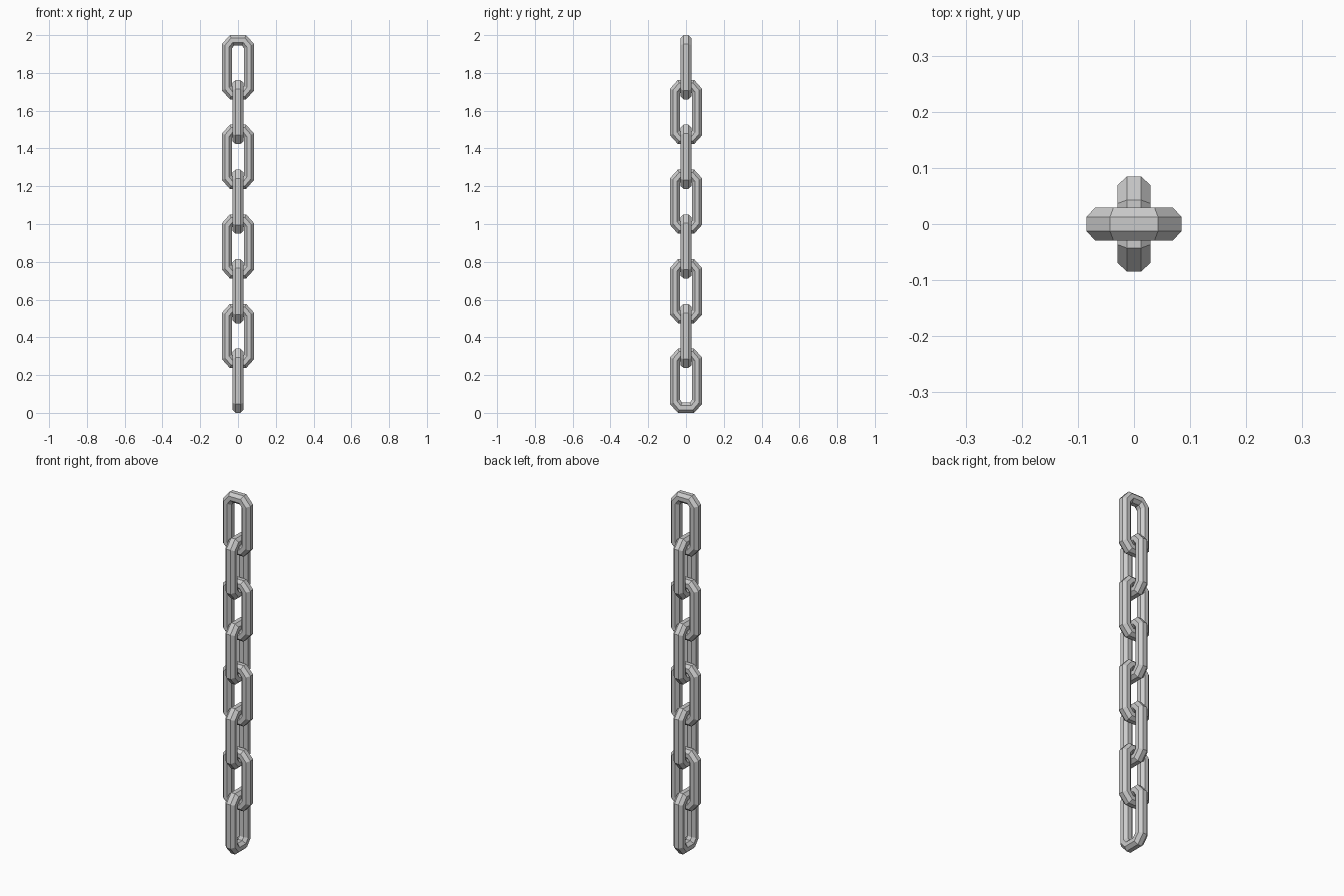
import bpy, bmesh, math

if "Cube" in bpy.data.objects:
    bpy.data.objects.remove(bpy.data.objects["Cube"])

LINKS = 8
W, H = 0.085, 0.17          # outer half width and half height of a link
A, B = 0.043, 0.123         # where the corner chamfers start
THICK, DEPTH = 0.054, 0.059 # bar section
STEP = (2.0 - 2 * H) / (LINKS - 1)
K = math.tan(math.pi / 8)


def ring(d, y):
    """Chamfered rectangle, inset by d and mitred at the corners, at depth y."""
    a, b, w, h = A - K * d, B - K * d, W - d, H - d
    quarter = [(w, b), (a, h)]
    half = quarter + [(-x, z) for x, z in reversed(quarter)]
    return [(x, y, z) for x, z in half + [(-x, -z) for x, z in half]]


# Link mesh: octagonal bar swept round the chamfered loop
bm = bmesh.new()
rings = []
for i in range(8):
    t = math.pi / 8 + i * math.pi / 4
    r = 0.5 / math.cos(math.pi / 8)
    rings.append([bm.verts.new(p) for p in
                  ring(THICK * (0.5 + r * math.cos(t)), DEPTH * r * math.sin(t))])
for i in range(8):
    for j in range(8):
        p, q, k = rings[i], rings[(i + 1) % 8], (j + 1) % 8
        bm.faces.new((p[j], p[k], q[k], q[j]))
bmesh.ops.recalc_face_normals(bm, faces=bm.faces)
mesh = bpy.data.meshes.new("chain_link")
bm.to_mesh(mesh)
bm.free()

# Chain: every other link turned a quarter
for n in range(LINKS):
    link = bpy.data.objects.new(f"chain_link_{n + 1}", mesh)
    link.location.z = 2.0 - H - n * STEP
    link.rotation_euler.z = math.pi / 2 * (n % 2)
    bpy.context.collection.objects.link(link)
